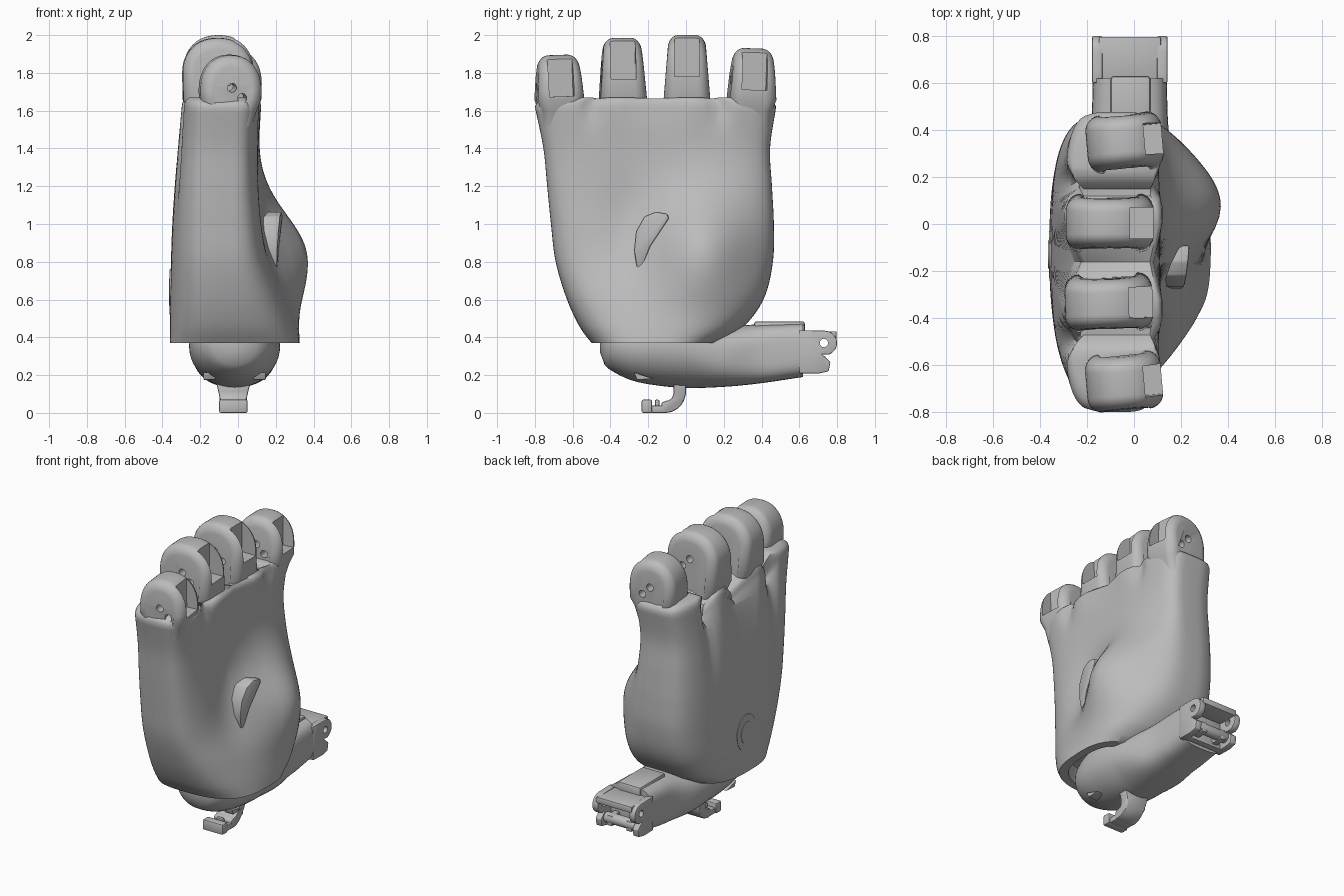
import bpy
import bmesh
from math import sin, cos, pi, exp, radians
from mathutils import Matrix, Vector

cube = bpy.data.objects.get("Cube")
if cube:
    bpy.data.objects.remove(cube)

grey = bpy.data.materials.new("plain_grey")
grey.use_nodes = True
grey.diffuse_color = (0.5, 0.5, 0.5, 1)
grey.node_tree.nodes["Principled BSDF"].inputs["Base Color"].default_value = (0.5, 0.5, 0.5, 1)


def finish(name, bm, bevel=0.0, cutter=None, angle=35):
    """Turn a bmesh into an object, bevel it, cut it and shade it."""
    bmesh.ops.recalc_face_normals(bm, faces=bm.faces)
    mesh = bpy.data.meshes.new(name)
    bm.to_mesh(mesh)
    bm.free()
    mesh.materials.append(grey)
    obj = bpy.data.objects.new(name, mesh)
    bpy.context.collection.objects.link(obj)
    bpy.ops.object.select_all(action="DESELECT")
    bpy.context.view_layer.objects.active = obj
    obj.select_set(True)
    if bevel:
        mod = obj.modifiers.new("bevel", "BEVEL")
        mod.width, mod.segments, mod.limit_method = bevel, 2, "ANGLE"
        bpy.ops.object.modifier_apply(modifier="bevel")
    if cutter:
        mod = obj.modifiers.new("cut", "BOOLEAN")
        mod.operation, mod.solver, mod.object = "DIFFERENCE", "EXACT", cutter
        bpy.ops.object.modifier_apply(modifier="cut")
        bpy.data.objects.remove(cutter)
    bpy.ops.object.shade_smooth_by_angle(angle=radians(angle))
    return obj


def loft(rings, strip_top=False):
    """Skin equal closed rings; the top cap may be a strip of faces."""
    bm = bmesh.new()
    loops = [[bm.verts.new(p) for p in ring] for ring in rings]
    n = len(loops[0])
    for a, b in zip(loops, loops[1:]):
        for i in range(n):
            bm.faces.new((a[i], a[(i + 1) % n], b[(i + 1) % n], b[i]))
    bm.faces.new(loops[0])
    top = loops[-1]
    if strip_top:
        for i in range(n // 2):
            corners = (top[i], top[i + 1], top[n - i - 1], top[-i])
            bm.faces.new(list(dict.fromkeys(corners)))
    else:
        bm.faces.new(top)
    return bm


def prism(points, lo, hi):
    """Extrude a (y, z) outline along x."""
    return loft([[(x, y, z) for y, z in points] for x in (lo, hi)])


def add_box(bm, lo, hi):
    lo, hi = Vector(lo), Vector(hi)
    m = Matrix.Translation((lo + hi) / 2) @ Matrix.Diagonal((*(hi - lo), 1))
    bmesh.ops.create_cube(bm, size=1, matrix=m)


def add_rod(bm, centre, radius, length, axis):
    turn = Matrix.Rotation(pi / 2, 4, "X" if axis == "y" else "Y")
    bmesh.ops.create_cone(bm, cap_ends=True, segments=20, radius1=radius, radius2=radius,
                          depth=length, matrix=Matrix.Translation(centre) @ turn)


def sample(keys, t):
    """Smoothly interpolate rows whose first value is the position."""
    t = min(max(t, keys[0][0]), keys[-1][0])
    for i in range(len(keys) - 1):
        a, b = keys[i], keys[i + 1]
        if t <= b[0]:
            p, q = keys[max(i - 1, 0)], keys[min(i + 2, len(keys) - 1)]
            h, f = b[0] - a[0], (t - a[0]) / (b[0] - a[0])
            out = []
            for k in range(1, len(a)):
                ma = h * (b[k] - p[k]) / (b[0] - p[0])
                mb = h * (q[k] - a[k]) / (q[0] - a[0])
                out.append((2*f**3 - 3*f*f + 1) * a[k] + (f**3 - 2*f*f + f) * ma
                           + (3*f*f - 2*f**3) * b[k] + (f**3 - f*f) * mb)
            return out


def power(v, p):
    return (1 if v >= 0 else -1) * abs(v) ** p


def bell(v, centre, width):
    return exp(-((v - centre) / width) ** 2)


# Palm: z, lowest y, highest y, back x, palm x
PALM = [(0.37, -0.50, 0.18, -0.352, 0.32), (0.45, -0.56, 0.30, -0.352, 0.30),
        (0.60, -0.63, 0.41, -0.352, 0.248), (0.80, -0.69, 0.46, -0.347, 0.175),
        (1.00, -0.715, 0.465, -0.34, 0.14), (1.20, -0.735, 0.455, -0.327, 0.118),
        (1.40, -0.755, 0.445, -0.31, 0.11), (1.62, -0.80, 0.477, -0.29, 0.122)]
GAPS = (-0.50, -0.16, 0.175)


def palm_ring(z, scale=1.0, lift=0.0):
    y0, y1, back, front = sample(PALM, z)
    ring, n = [], 112
    middle = -0.07
    rise = min(max((z - 0.9) / 0.7, 0), 1) ** 2
    sink = min(max((z - 1.35) / 0.27, 0), 1) ** 2
    p = 0.70 - 0.24 * (z - 0.37) / 1.25  # squarer towards the fingers
    for i in range(n):
        t = 2 * pi * i / n
        c, s = cos(t), sin(t)
        y = (y0 + y1) / 2 + (y1 - y0) / 2 * power(c, p)
        gap = sum(bell(y, g, 0.05) for g in GAPS)
        if s >= 0:
            x = middle + (front - middle) * power(s, p)
            # thumb mound, hollow of the palm and dips between fingers
            x += 0.205 * bell(y, 0.09, 0.28) * bell(z, 0.85, 0.29) * s ** 0.5
            x -= 0.045 * bell(y, -0.27, 0.17) * bell(z, 1.0, 0.25) * s
            x -= 0.04 * gap * bell(z, 1.66, 0.12) * s
        else:
            x = middle + (middle - back) * power(s, p)
            x += 0.07 * gap * rise * -s
            if s < -0.3:
                x -= 0.008  # raised back shell
        # the webs between the fingers slope down towards the back
        drop = 0.13 * gap * sink * min(max((0.1 - x) / 0.3, 0), 1)
        ring.append((middle + (x - middle) * scale,
                     (y0 + y1) / 2 + (y - (y0 + y1) / 2) * scale, z + lift - drop))
    return ring


rings = [palm_ring(0.37, 0.82, 0.1), palm_ring(0.37, 0.86)]
rings += [palm_ring(0.37 + 1.25 * i / 40) for i in range(41)]
rings += [palm_ring(1.62, 0.985, 0.022), palm_ring(1.62, 0.95, 0.04), palm_ring(1.62, 0.88, 0.05)]
finish("palm", loft(rings, strip_top=True), angle=40)


def knuckle_ring(cx, r, top, y, inset):
    """Arched outline whose foot is buried in the palm."""
    arc = [pi * i / 28 for i in range(29)]
    ring = [(cx + (r - inset) * power(cos(a), 0.9), top - 0.19 + (0.19 - inset) * power(sin(a), 0.9))
            for a in arc]
    for z, shrink in ((1.66, 0.002), (1.6, 0.025), (1.52, 0.05)):
        ring.append((cx - r + inset + shrink, z))
        ring.insert(0, (cx + r - inset - shrink, z))
    # wider towards the foot, narrower where it enters the palm
    return [(x, y * (1.08 - 0.7 * (z - 1.64) if z > 1.61 else 0.9), z) for x, z in ring]


# Knuckles: name, y, top z, centre x, radius, tilt and turn in degrees
KNUCKLES = [("little_knuckle", -0.672, 1.895, -0.042, 0.162, 2, 5),
            ("ring_knuckle", -0.335, 1.985, -0.107, 0.187, 1, 2),
            ("middle_knuckle", 0.005, 2.0, -0.103, 0.187, 0, 0),
            ("index_knuckle", 0.348, 1.93, -0.04, 0.162, -2, 5)]
for name, y, top, cx, r, tilt, turn in KNUCKLES:
    cut = bmesh.new()
    add_box(cut, (cx + 0.085, -0.066, top - 0.22), (cx + 0.4, 0.066, top + 0.1))
    add_rod(cut, (cx + 0.0, 0, top - 0.17), 0.024, 0.5, "y")
    add_rod(cut, (cx + 0.055, 0, top - 0.225), 0.024, 0.5, "y")
    cutter = finish("cutter", cut)
    cutter.hide_render = True
    w, b = 0.116, 0.06
    steps = [(w - b + b * cos(a), b * (1 - sin(a))) for a in [pi * k / 12 for k in range(7)]]
    layers = [(-d, e) for d, e in steps] + [(d, e) for d, e in reversed(steps)]
    obj = finish(name, loft([knuckle_ring(cx, r, top, d, e) for d, e in layers]), cutter=cutter)
    pivot = Matrix.Translation((cx, y, 1.7))
    spin = Matrix.Rotation(radians(turn), 4, "Z") @ Matrix.Rotation(radians(tilt), 4, "X")
    obj.data.transform(pivot @ spin @ Matrix.Translation((-cx, 0, -1.7)))

# Palm crest
crest = [(-0.26, 0.77), (-0.235, 0.765), (-0.19, 0.88), (-0.09, 1.03), (-0.10, 1.055),
         (-0.16, 1.065), (-0.22, 1.04), (-0.265, 0.96), (-0.275, 0.86)]
bm = prism(crest, 0, 0.12)
for v in bm.verts:
    v.co.x += 0.085 + 0.05 * (v.co.z - 0.77) + 0.1 * (v.co.y + 0.27)
finish("palm_crest", bm, 0.008)

# Oval ring on the back of the hand
bm = bmesh.new()
for size, depth in ((1.0, 0.014), (0.6, 0.020)):
    bmesh.ops.create_cone(bm, cap_ends=True, segments=40, radius1=size, radius2=size, depth=depth,
                          matrix=Matrix.Translation((-0.355, -0.13, 0.64))
                          @ Matrix.Diagonal((1, 0.10, 0.12, 1)) @ Matrix.Rotation(pi / 2, 4, "Y"))
finish("back_oval", bm)

# Thumb: y, bottom z, top z, half width
THUMB = [(-0.455, 0.32, 0.42, 0.05), (-0.435, 0.26, 0.46, 0.11), (-0.38, 0.215, 0.50, 0.17),
         (-0.28, 0.17, 0.54, 0.215), (-0.15, 0.145, 0.57, 0.238), (0.0, 0.132, 0.56, 0.238),
         (0.2, 0.138, 0.47, 0.21), (0.38, 0.155, 0.468, 0.168), (0.62, 0.19, 0.475, 0.157)]
rings = []
for i in range(45):
    y = -0.455 + 1.075 * i / 44
    low, high, half = sample(THUMB, y)
    p = 1 - 0.45 * min(max((y - 0.05) / 0.4, 0), 1)
    rings.append([(-0.018 + half * power(cos(a), p), y, (low + high) / 2 + (high - low) / 2 * power(sin(a), p))
                  for a in [2 * pi * k / 48 for k in range(48)]])
finish("thumb", loft(rings), angle=45)

bm = bmesh.new()
add_box(bm, (-0.10, 0.36, 0.40), (0.07, 0.63, 0.485))
finish("thumb_top_plate", bm, 0.015)

# Thumb fork with its pin holes
lug = [(0.60, 0.21), (0.70, 0.208), (0.755, 0.22), (0.765, 0.27), (0.72, 0.31)]
lug += [(0.735 + 0.065 * cos(a), 0.37 + 0.065 * sin(a)) for a in [pi * (k - 4) / 10 for k in range(10)]]
lug += [(0.65, 0.437), (0.60, 0.437)]
for side, x in (("left", 0.12), ("right", -0.156)):
    cut = bmesh.new()
    add_rod(cut, (x, 0.73, 0.37), 0.022, 0.2, "x")
    cutter = finish("cutter", cut)
    cutter.hide_render = True
    finish(side + "_fork_lug", prism(lug, x - 0.022, x + 0.022), 0.006, cutter)
bm = bmesh.new()
add_box(bm, (-0.15, 0.6, 0.39), (0.115, 0.797, 0.432))
add_box(bm, (-0.15, 0.6, 0.21), (0.115, 0.66, 0.40))
for x in (-0.09, 0.055):
    add_box(bm, (x - 0.02, 0.6, 0.23), (x + 0.02, 0.74, 0.30))
add_rod(bm, (-0.018, 0.71, 0.27), 0.035, 0.23, "x")
finish("fork_bridge", bm, 0.006)

# Curved wrist hook
outer = [(-0.11 * (1 - cos(a)), 0.115 - 0.115 * sin(a)) for a in [pi * k / 20 for k in range(11)]]
inner = [(-0.10 + 0.035 * sin(a), 0.115 - 0.05 * cos(a)) for a in [pi * k / 12 for k in range(7)]]
bm = prism([(0.0, 0.17)] + outer + [(-0.13, 0.0), (-0.13, 0.055)] + inner + [(-0.065, 0.17)], -0.1, 0.05)
for v in bm.verts:
    v.co.x = -0.025 + (v.co.x + 0.025) * (0.9 + 3 * max(v.co.z - 0.06, 0))
finish("wrist_hook", bm, 0.008)
bm = bmesh.new()
add_box(bm, (-0.10, -0.235, 0.0), (0.05, -0.18, 0.07))
add_box(bm, (-0.09, -0.19, 0.0), (0.04, -0.11, 0.04))
add_box(bm, (-0.05, -0.165, 0.03), (0.0, -0.14, 0.07))
finish("wrist_clip", bm, 0.008)

# Small fins on both sides of the thumb base
for side, sign in (("left", 1), ("right", -1)):
    bm = prism([(-0.275, 0.215), (-0.17, 0.18), (-0.26, 0.175)], 0.10, 0.165)
    for v in bm.verts:
        v.co.x = -0.018 + sign * v.co.x
    finish(side + "_base_fin", bm, 0.004)
